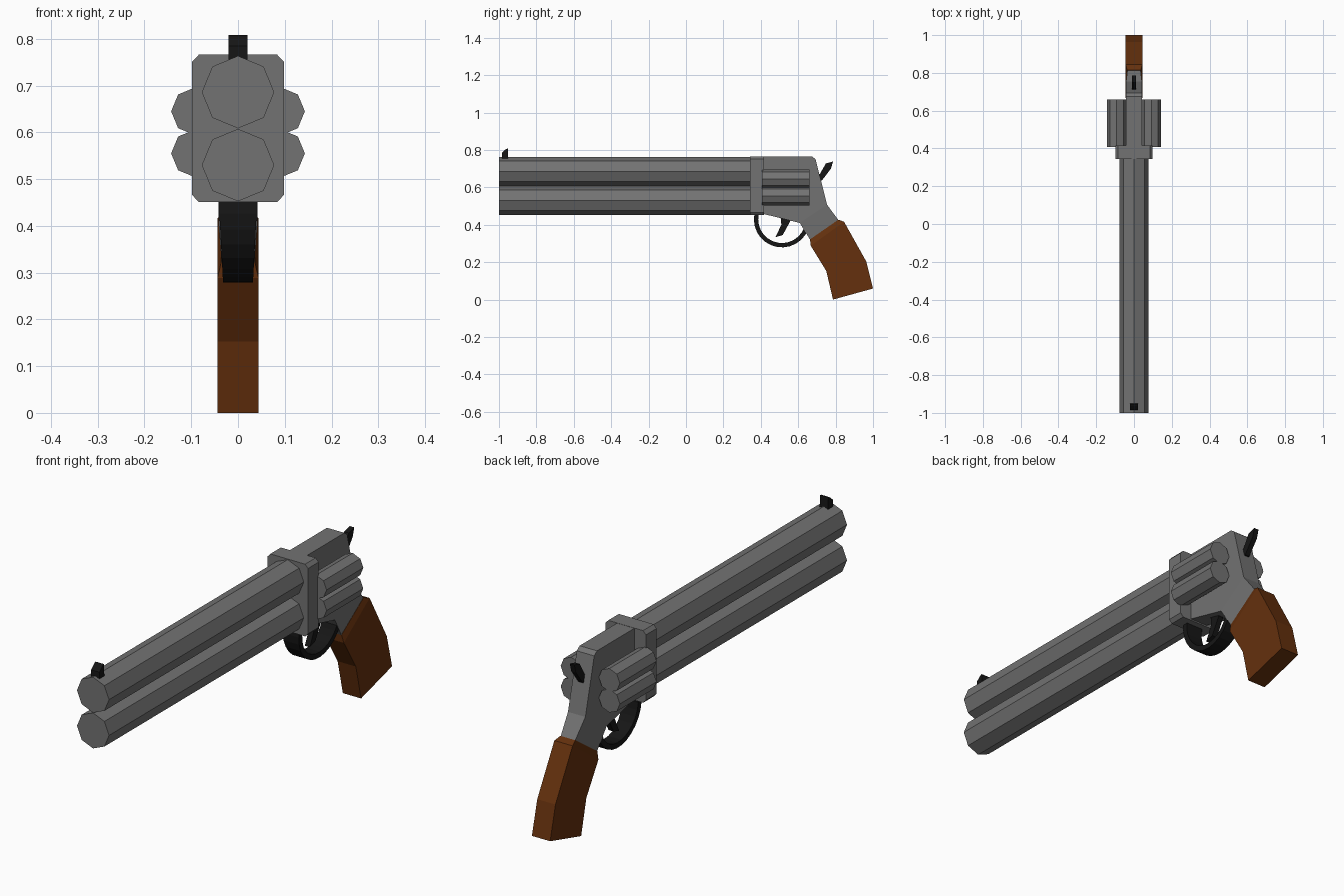
import bpy, bmesh, math

if "Cube" in bpy.data.objects:
    bpy.data.objects.remove(bpy.data.objects["Cube"])


def material(name, color):
    m = bpy.data.materials.new(name)
    m.diffuse_color = color
    m.use_nodes = True
    m.node_tree.nodes["Principled BSDF"].inputs["Base Color"].default_value = m.diffuse_color
    return m


WOOD = material("wood", (0.13, 0.03, 0.004, 1))
BLACK = material("black_metal", (0.008, 0.008, 0.008, 1))
STEEL = material("dark_steel", (0.17, 0.17, 0.17, 1))


def make(name, verts, faces, mat):
    me = bpy.data.meshes.new(name)
    me.from_pydata(verts, [], faces)
    bm = bmesh.new()
    bm.from_mesh(me)
    bmesh.ops.recalc_face_normals(bm, faces=bm.faces)
    bm.to_mesh(me)
    bm.free()
    ob = bpy.data.objects.new(name, me)
    bpy.context.collection.objects.link(ob)
    me.materials.append(mat)
    return ob


def prism(name, lower, upper, mat):
    """Solid between two matching outlines."""
    n = len(lower)
    faces = [list(range(n)), list(range(n, 2 * n))]
    faces += [(i, (i + 1) % n, n + (i + 1) % n, n + i) for i in range(n)]
    return make(name, lower + upper, faces, mat)


def plate(name, profile, half, mat):
    """Side profile of (y, z) points extruded symmetrically in x."""
    return prism(name, [(-half, y, z) for y, z in profile],
                 [(half, y, z) for y, z in profile], mat)


def rod(name, section, y0, y1, mat):
    """Cross-section of (x, z) points extruded along y."""
    return prism(name, [(x, y0, z) for x, z in section],
                 [(x, y1, z) for x, z in section], mat)


def octagon(x, z, r):
    return [(x + r * math.cos(i * math.pi / 4), z + r * math.sin(i * math.pi / 4))
            for i in range(8)]


def loft(name, rings, mat):
    """Four-sided sections: (front point, back point, half width)."""
    verts, faces = [], []
    for (fy, fz), (by, bz), h in rings:
        verts += [(-h, fy, fz), (h, fy, fz), (h, by, bz), (-h, by, bz)]
    for r in range(len(rings) - 1):
        for i in range(4):
            a, b = r * 4 + i, r * 4 + (i + 1) % 4
            faces.append((a, b, b + 4, a + 4))
    last = len(verts) - 4
    faces += [(0, 1, 2, 3), tuple(range(last, last + 4))]
    return make(name, verts, faces, mat)


# Twin barrels
rod("upper_barrel", octagon(0, 0.686, 0.0775), -1, 0.36, STEEL)
rod("lower_barrel", octagon(0, 0.53, 0.0775), -1, 0.36, STEEL)

# Block holding the barrels, with chamfered long edges
block = [(-0.084, 0.451), (0.084, 0.451), (0.098, 0.466), (0.098, 0.751),
         (0.084, 0.766), (-0.084, 0.766), (-0.098, 0.751), (-0.098, 0.466)]
rod("barrel_block", block, 0.343, 0.416, STEEL)

# Frame behind the block and its tapered neck
plate("frame", [(0.36, 0.765), (0.674, 0.765), (0.693, 0.75), (0.754, 0.507),
                (0.608, 0.41), (0.417, 0.457), (0.36, 0.457)], 0.042, STEEL)
loft("frame_neck", [((0.608, 0.41), (0.754, 0.507), 0.042),
                    ((0.67, 0.31), (0.822, 0.415), 0.034)], STEEL)

# Cylinder chambers, two on each side
for side, sx in (("left", -1), ("right", 1)):
    for level, z in (("upper", 0.645), ("lower", 0.555)):
        rod(f"{side}_{level}_chamber", octagon(sx * 0.092, z, 0.051), 0.407, 0.66, STEEL)

# Wooden grip
loft("grip", [((0.663, 0.322), (0.815, 0.427), 0.036),
              ((0.667, 0.288), (0.845, 0.416), 0.044),
              ((0.75, 0.153), (0.963, 0.205), 0.044),
              ((0.786, 0.0), (1.0, 0.059), 0.044)], WOOD)

# Trigger guard: a band swept along an arc, narrower at the bottom
rings = []
for i in range(15):
    a = math.radians(168 + i * 184 / 14)
    c, s = math.cos(a), math.sin(a)
    rings.append(((0.513 + 0.15 * c, 0.429 + 0.15 * s),
                  (0.513 + 0.127 * c, 0.429 + 0.127 * s), 0.04 - 0.008 * max(0, -s)))
loft("trigger_guard", rings, BLACK)

# Trigger, hammer and front sight
plate("trigger", [(0.478, 0.333), (0.517, 0.345), (0.558, 0.42), (0.55, 0.45),
                  (0.505, 0.45), (0.51, 0.4)], 0.012, BLACK)
plate("hammer", [(0.69, 0.63), (0.727, 0.637), (0.775, 0.7), (0.786, 0.738),
                 (0.748, 0.728), (0.715, 0.67), (0.69, 0.66)], 0.011, BLACK)
plate("front_sight", [(-0.985, 0.74), (-0.95, 0.74), (-0.953, 0.808),
                      (-0.962, 0.805), (-0.985, 0.785)], 0.02, BLACK)
